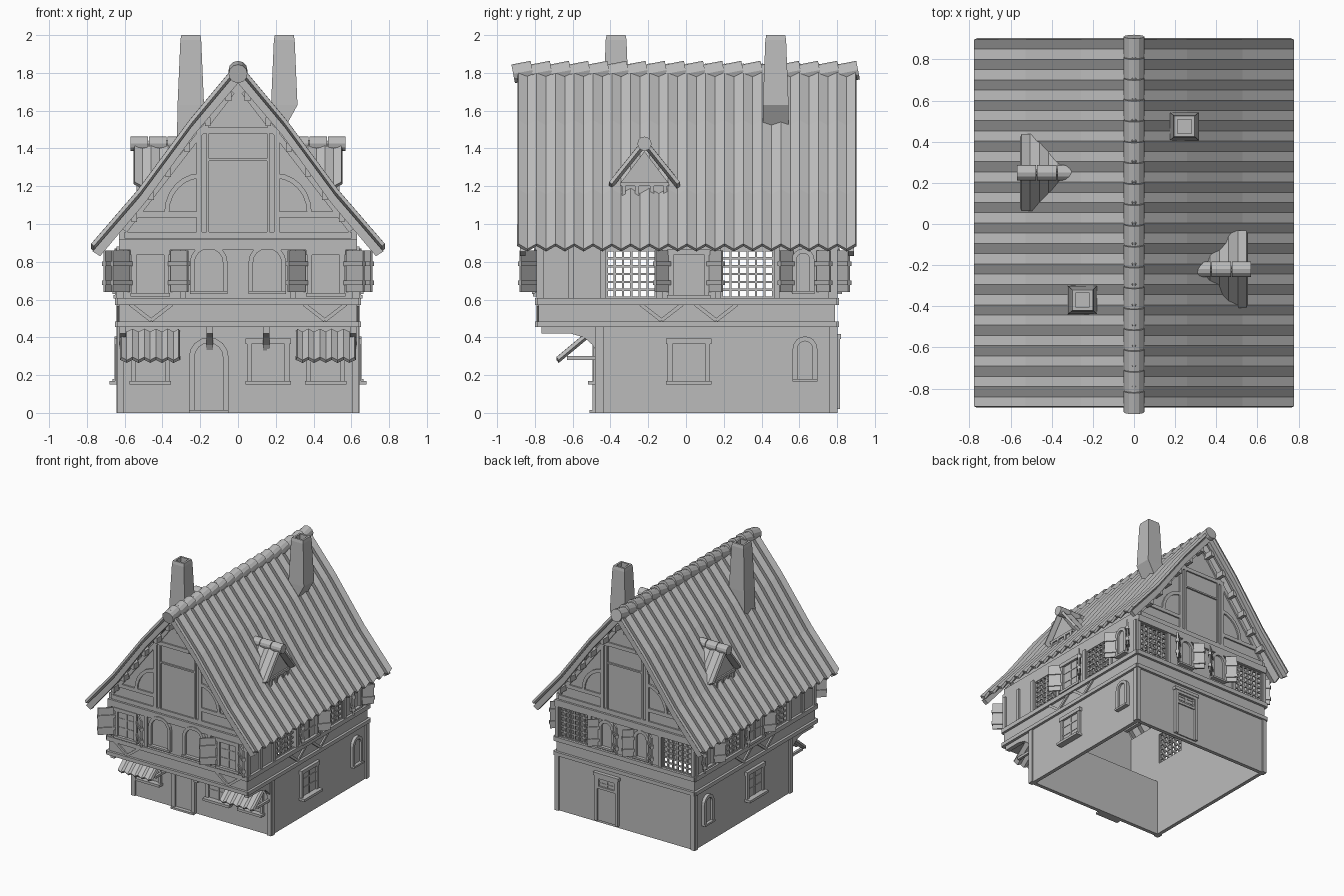
import bpy, bmesh
from math import sin, cos, pi, radians
from mathutils import Matrix, Vector

old = bpy.data.objects.get("Cube")
if old:
    bpy.data.objects.remove(old)

grey = bpy.data.materials.new("plain_grey")
grey.use_nodes = True
grey.diffuse_color = (0.5, 0.5, 0.5, 1)
grey.node_tree.nodes["Principled BSDF"].inputs["Base Color"].default_value = (0.5, 0.5, 0.5, 1)

parts = {}


def side(ux, uy, dx, dy, ox=0, oy=0):
    """Frame of a wall: u runs along it, d points out of it, z is up."""
    return Matrix(((ux, dx, 0, ox), (uy, dy, 0, oy), (0, 0, 1, 0), (0, 0, 0, 1)))


FRONT_LOW, FRONT_UP = side(1, 0, 0, -1, 0, -.47), side(1, 0, 0, -1, 0, -.78)
BACK = side(1, 0, 0, 1, 0, .79)
RIGHT, LEFT = side(0, 1, 1, 0, .63), side(0, 1, -1, 0, -.63)
ALONG_Y = side(1, 0, 0, 1)
SIDES = (RIGHT, LEFT)


def mesh(name):
    return parts.setdefault(name, bmesh.new())


def prism(name, M, pts, d0, d1):
    bm = mesh(name)
    a, b = [[bm.verts.new(M @ Vector((u, d, z))) for u, z in pts] for d in (d0, d1)]
    bm.faces.new(a)
    bm.faces.new(b[::-1])
    n = len(pts)
    for i in range(n):
        j = (i + 1) % n
        bm.faces.new((a[i], b[i], b[j], a[j]))


def rect(name, M, u0, u1, z0, z1, d0, d1):
    prism(name, M, [(u0, z0), (u1, z0), (u1, z1), (u0, z1)], d0, d1)


def bar(name, M, p, q, w=.03, d=.012):
    p, q = Vector(p), Vector(q)
    t = (q - p).normalized() * w / 2
    n = Vector((-t.y, t.x))
    prism(name, M, [p - n, q - n, q + n, p + n], -.005, d)


def strip(name, M, outer, inner, d0, d1):
    for i in range(len(outer) - 1):
        prism(name, M, [outer[i], outer[i + 1], inner[i + 1], inner[i]], d0, d1)


def arch(u, h, z0, z1, n=8):
    arc = [(u + h * cos(pi * i / n), z1 - h + h * sin(pi * i / n)) for i in range(n + 1)]
    return [(u + h, z0)] + arc + [(u - h, z0)]


def corrugated(name, M, profile, u0, u1, n, amp):
    """Zigzag sheet following a slope profile of (d, z)."""
    bm = mesh(name)
    rows = [[bm.verts.new(M @ Vector((u0 + (u1 - u0) * i / (2 * n), d, z + amp * (-1) ** i)))
             for d, z in profile] for i in range(2 * n + 1)]
    for a, b in zip(rows, rows[1:]):
        for k in range(len(profile) - 1):
            bm.faces.new((a[k], b[k], b[k + 1], a[k + 1]))


def loft(name, rings):
    bm = mesh(name)
    loops = [[bm.verts.new(p) for p in r] for r in rings]
    for a, b in zip(loops, loops[1:]):
        for i in range(4):
            bm.faces.new((a[i], a[(i + 1) % 4], b[(i + 1) % 4], b[i]))
    bm.faces.new(loops[0])
    bm.faces.new(loops[-1])


# Windows, doors and shutters
def window(M, u, h, z0, z1, sill=.05):
    rect("window_panes", M, u - h, u + h, z0, z1, 0, .006)
    for s in (-1, 1):
        bar("window_frames", M, (u + s * h, z0), (u + s * h, z1), .025, .02)
    bar("window_frames", M, (u - h - .02, z1), (u + h + .02, z1), .03, .025)
    rect("window_sills", M, u - h - .02, u + h + .02, z0 - .015, z0 + .005, 0, sill)
    bar("window_bars", M, (u, z0), (u, z1), .012, .012)
    for k in (1, 2):
        z = z0 + (z1 - z0) * k / 3
        bar("window_bars", M, (u - h, z), (u + h, z), .01, .01)


def arched(name, M, u, h, z0, z1, w=.025):
    prism(name + "_panels", M, arch(u, h, z0, z1), 0, .008)
    strip(name + "_frames", M, arch(u, h, z0, z1), arch(u, h - w, z0, z1 - w), 0, .025)
    rect(name + "_sills", M, u - h, u + h, z0, z0 + .015, 0, .035)


def shutter(M, u, s, w=.09, z0=.64, z1=.86):
    H = M @ Matrix.Translation((u, .012, 0)) @ Matrix.Rotation(s * radians(42), 4, 'Z')
    rect("shutters", H, 0, s * w, z0, z1, 0, .012)
    for z in (.69, .79):
        rect("shutter_straps", H, -s * .01, s * (w + .005), z - .012, z + .012, -.008, .02)


def lattice(M, u0, u1, z0=.61, z1=.86, n=6):
    for i in range(n + 1):
        u, z = u0 + (u1 - u0) * i / n, z0 + (z1 - z0) * i / n
        rect("lattices", M, u - .006, u + .006, z0, z1, -.02, -.005)
        rect("lattices", M, u0, u1, z - .006, z + .006, -.018, -.007)


def upper_wall(M, u0, u1, top, holes):
    rect("upper_walls", M, u0, u1, .46, .61, -.03, 0)
    rect("upper_walls", M, u0, u1, .86, top, -.03, 0)
    cuts = [u0] + [c for h in holes for c in h] + [u1]
    for a, b in zip(cuts[::2], cuts[1::2]):
        rect("upper_walls", M, a, b, .61, .86, -.03, 0)
    for a, b in holes:
        lattice(M, a, b)


# Walls, open underneath
for M in SIDES:
    rect("lower_walls", M, -.47, .79, 0, .46, -.03, 0)
    upper_wall(M, -.78, .79, .96, [(-.42, -.16), (.19, .46)])
for M in (FRONT_LOW, BACK):
    rect("lower_walls", M, -.63, .63, 0, .46, -.03, 0)
upper_wall(FRONT_UP, -.63, .63, .92, [])
upper_wall(BACK, -.63, .63, .92, [(-.6, -.34), (.34, .6)])
rect("jetty_floor", FRONT_LOW, -.63, .63, .455, .475, -.01, .31)

# Main roof
slope = [(0, 1.83), (.25, 1.53), (.52, 1.165), (.77, .875)]


def roof_z(x):
    for (a, p), (b, q) in zip(slope, slope[1:]):
        if x <= b:
            return p + (q - p) * (x - a) / (b - a)


ends = [(x, z - .02) for x, z in slope]
lower = [(0, 1.745), (.23, 1.475), (.49, 1.115), (.73, .83)]
for s in (-1, 1):
    corrugated("roof", side(0, 1, s, 0), slope, -.89, .9, 18, .014)
    G = side(s, 0, 0, 1)
    for d in (-.88, .86):
        strip("barge_boards", G, ends, lower, d, d + .03)
    for x in (.05, .16, .27, .37, .46, .55):
        z = roof_z(x) - .1
        rect("purlins", G, x - .015, x + .015, z - .02, z + .025, -.85, .87)

# Ridge tiles
tile = [(.05 * cos(pi * i / 6), .05 * sin(pi * i / 6)) for i in range(12)]
for i in range(18):
    T = ALONG_Y @ Matrix.Translation((0, -.915 + i * .1014, 1.795)) @ Matrix.Rotation(radians(11), 4, 'X')
    prism("ridge_tiles", T, tile, 0, .104)


# Chimneys
def chimney(cx, cy, foot):
    def ring(x0, x1, h, z):
        return [(cx + x, cy + y, z) for x, y in ((x0, -h), (x1, -h), (x1, h), (x0, h))]
    tops = ((.055, 1.975), (.05, 2), (.034, 2), (.034, 1.9))
    loft("chimneys", [ring(*foot), ring(-.07, .07, .068, 1.63)] + [ring(-h, h, h, z) for h, z in tops])


chimney(.245, .475, (-.07, -.045, .068, 1.42))
chimney(-.25, -.37, (-.075, .075, .072, 1.35))

# Dormers
for s, y in ((1, -.22), (-1, .25)):
    D = side(0, 1, s, 0, 0, y)
    prism("dormer_bodies", D, [(-.125, 1), (.125, 1), (.125, 1.22), (0, 1.385), (-.125, 1.22)], .3, .525)
    bar("dormer_trim", D @ Matrix.Translation((0, .525, 0)), (-.13, 1.21), (.13, 1.21), .02)
    for u in (-.11, -.04, .04, .11):
        bar("dormer_trim", D @ Matrix.Translation((0, .525, 0)), (u, 1.08), (u, 1.21), .02)
    for t in (-1, 1):
        corrugated("dormer_roofs", side(s, 0, 0, t, 0, y), [(0, 1.43), (.18, 1.205)], .28, .55, 3, .012)
    for i in range(3):
        T = D @ Matrix.Translation((0, .28 + i * .098, 1.425))
        prism("dormer_ridge_tiles", T, [(u * .75, z * .75) for u, z in tile], 0, .093)

# Gable walls and their timber frame
gable = [(-.62, .9), (.62, .9), (.62, .96), (.5, 1.12), (.25, 1.46), (0, 1.76),
         (-.25, 1.46), (-.5, 1.12), (-.62, .96)]
for M in (FRONT_UP, BACK):
    prism("gable_walls", M, gable, -.03, 0)
    bar("timber_frame", M, (-.63, .89), (.63, .89), .055, .02)
    bar("timber_frame", M, (-.6, .94), (.6, .94), .035)
    bar("timber_frame", M, (-.22, 1.495), (.22, 1.495), .03)
    bar("timber_frame", M, (-.16, 1.34), (.16, 1.34), .012)
    for s in (-1, 1):
        bar("timber_frame", M, (s * .16, .95), (s * .16, 1.48), .015)
        bar("timber_frame", M, (s * .205, .95), (s * .205, 1.48))
        bar("timber_frame", M, (s * .2, 1.05), (s * .55, 1.05))
        arcs = [[(s * (.4 - r * cos(pi * i / 12)), 1.06 + r * 1.1 * sin(pi * i / 12)) for i in range(7)]
                for r in (.19, .165)]
        arcs = [[(s * (.6 - abs(u)), z) for u, z in a] for a in arcs]
        strip("curved_braces", M, arcs[0], arcs[1], -.005, .012)
        bar("barge_trim", M, (s * .6, .965), (s * .03, 1.7), .03)

# Storey bands, posts and diagonal braces
for M, a, b, posts, braces in (
        (FRONT_UP, -.64, .64, (-.62, -.29, .29, .62), (-.46, .46)),
        (RIGHT, -.79, .8, (-.77, -.61, -.44, -.14, .17, .48, .77), (-.13, .16)),
        (LEFT, -.79, .8, (-.77, -.61, -.44, -.14, .17, .48, .77), (-.13, .16)),
        (BACK, -.64, .64, (-.62, -.32, .32, .62), ())):
    bar("timber_frame", M, (a, .59), (b, .59), .035, .02)
    bar("timber_frame", M, (a, .47), (b, .47), .03, .02)
    for u in posts:
        bar("timber_frame", M, (u, .6), (u, .88))
    for u in braces:
        for s in (-1, 1):
            bar("timber_frame", M, (u, .49), (u + s * .11, .575), .02)
for M, us in ((FRONT_LOW, (-.62, .62)), (BACK, (-.62, .62)), (RIGHT, (-.455, .775)), (LEFT, (-.455, .775))):
    for u in us:
        bar("corner_posts", M, (u, 0), (u, .46), .035)

# Jetty brackets
bracket = [(-.47, .32), (-.47, .46), (-.765, .46), (-.765, .42), (-.61, .42), (-.54, .4), (-.495, .36)]
for x in (-.61, -.15, .15, .61):
    prism("jetty_brackets", side(0, 1, 1, 0), bracket, x - .018, x + .018)

# Front openings and awnings
arched("front_door", FRONT_LOW, -.155, .105, 0, .4, .03)
rect("door_step", FRONT_LOW, -.26, -.05, 0, .015, 0, .04)
window(FRONT_LOW, .16, .1, .165, .38)
for s in (-1, 1):
    u = s * .465
    window(FRONT_LOW, u, .09, .165, .38)
    window(FRONT_UP, u, .085, .63, .85, .03)
    arched("arched_window", FRONT_UP, s * .155, .1, .63, .895)
    for t in (-1, 1):
        shutter(FRONT_UP, u + t * .115, t, .12)
        bar("awning_arms", FRONT_LOW, (u + t * .15, .28), (u + t * .15, .3), .02, .16)
    corrugated("awnings", FRONT_LOW, [(.03, .43), (.21, .28)], u - .155, u + .155, 5, .008)

# Side openings
for M in SIDES:
    window(M, .015, .1, .165, .38)
    window(M, .015, .095, .62, .85, .03)
    arched("arched_window", M, .63, .065, .165, .405)
    arched("arched_window", M, .62, .06, .63, .87)
    for u, t in ((-.1, -1), (.13, 1), (.56, -1), (.7, 1)):
        shutter(M, u, t)

# Back openings
window(BACK, .16, .085, .3, .385, .02)
rect("back_door", BACK, .075, .245, .02, .3, 0, .01)
for s in (-1, 1):
    bar("back_door_frame", BACK, (.16 + s * .095, .02), (.16 + s * .095, .4), .025, .025)
    arched("arched_window", BACK, s * .16, .07, .63, .87)
    for t in (-1, 1):
        shutter(BACK, s * .16 + t * .075, t, .085)
bar("back_door_frame", BACK, (.045, .405), (.275, .405), .025, .03)

# Turn every part into an object
for name, bm in parts.items():
    bmesh.ops.recalc_face_normals(bm, faces=bm.faces)
    me = bpy.data.meshes.new(name)
    bm.to_mesh(me)
    bm.free()
    me.materials.append(grey)
    ob = bpy.data.objects.new(name, me)
    bpy.context.collection.objects.link(ob)
    if name in ("roof", "dormer_roofs", "awnings"):
        mod = ob.modifiers.new("thickness", 'SOLIDIFY')
        mod.thickness, mod.offset = .02, 0
